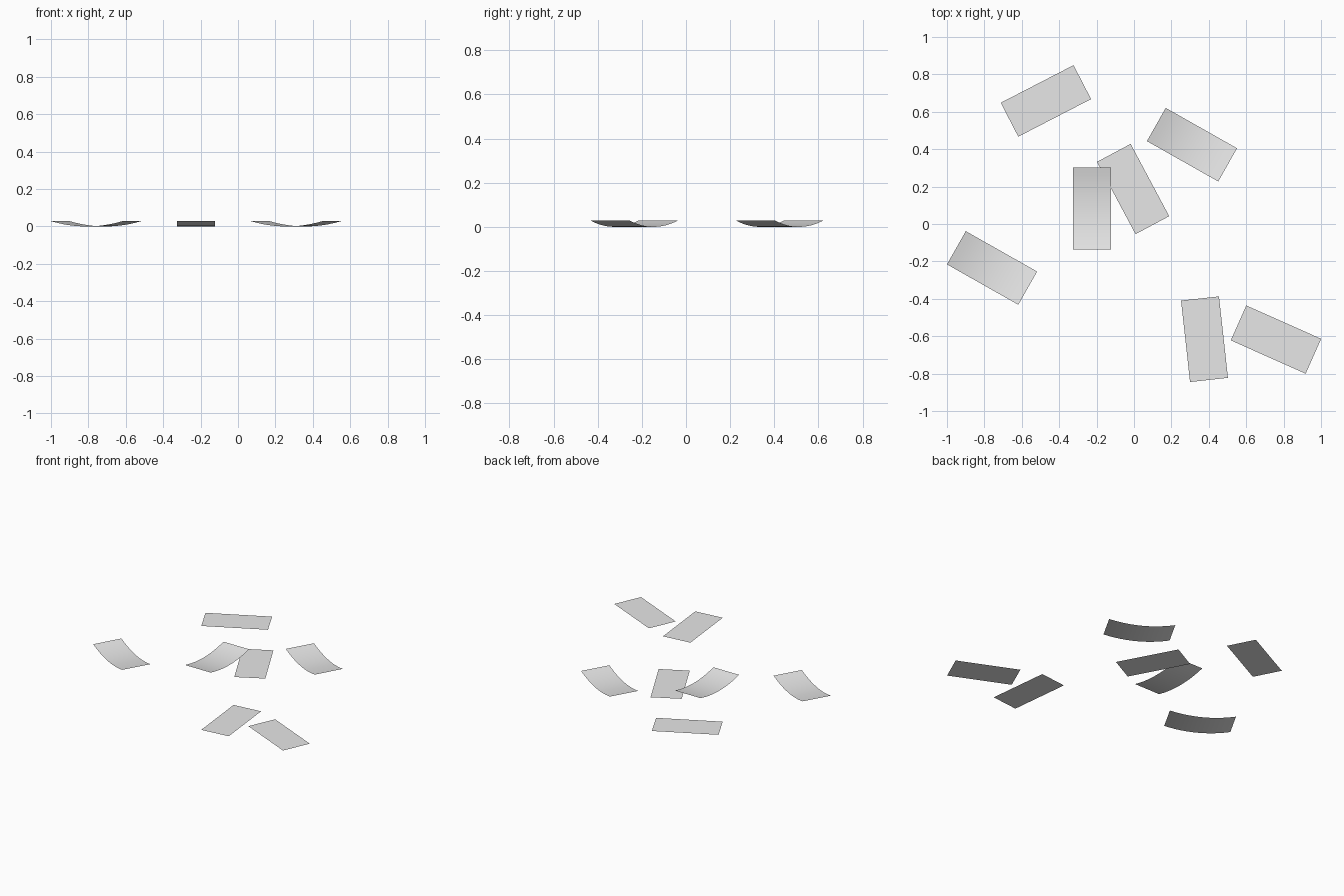
import bpy, math

cube = bpy.data.objects.get("Cube")
if cube:
    bpy.data.objects.remove(cube, do_unlink=True)

LENGTH, WIDTH, SAG = 0.438, 0.204, 0.028

# One plain grey for every sheet
grey = bpy.data.materials.new("paper_grey")
grey.use_nodes = True
colour = (0.8, 0.8, 0.8, 1)
grey.diffuse_color = colour
grey.node_tree.nodes["Principled BSDF"].inputs["Base Color"].default_value = colour


def sheet(name, x, y, angle, sag=0.0):
    """A thin rectangular sheet; its short ends curl up by sag."""
    steps = 12 if sag else 1
    verts, faces = [], []
    for i in range(steps + 1):
        t = 2 * i / steps - 1
        for side in (-1, 1):
            verts.append((t * LENGTH / 2, side * WIDTH / 2, sag * t * t))
    for i in range(steps):
        a = 2 * i
        faces.append((a, a + 2, a + 3, a + 1))
    mesh = bpy.data.meshes.new(name)
    mesh.from_pydata(verts, [], faces)
    mesh.materials.append(grey)
    for poly in mesh.polygons:
        poly.use_smooth = bool(sag)
    obj = bpy.data.objects.new(name, mesh)
    obj.location = (x, y, 0)
    obj.rotation_euler.z = math.radians(angle)
    bpy.context.collection.objects.link(obj)


# Sheets with curled ends
for i, place in enumerate([(-0.759, -0.235, -29.5), (0.31, 0.424, -29.5), (-0.225, 0.083, 90)]):
    sheet(f"curled_sheet_{i + 1}", *place, sag=SAG)

# Sheets lying flat on the ground
for i, place in enumerate([(-0.471, 0.658, 27.3), (-0.005, 0.187, -61.9),
                           (0.377, -0.616, -83.7), (0.759, -0.618, -24)]):
    sheet(f"flat_sheet_{i + 1}", *place)
